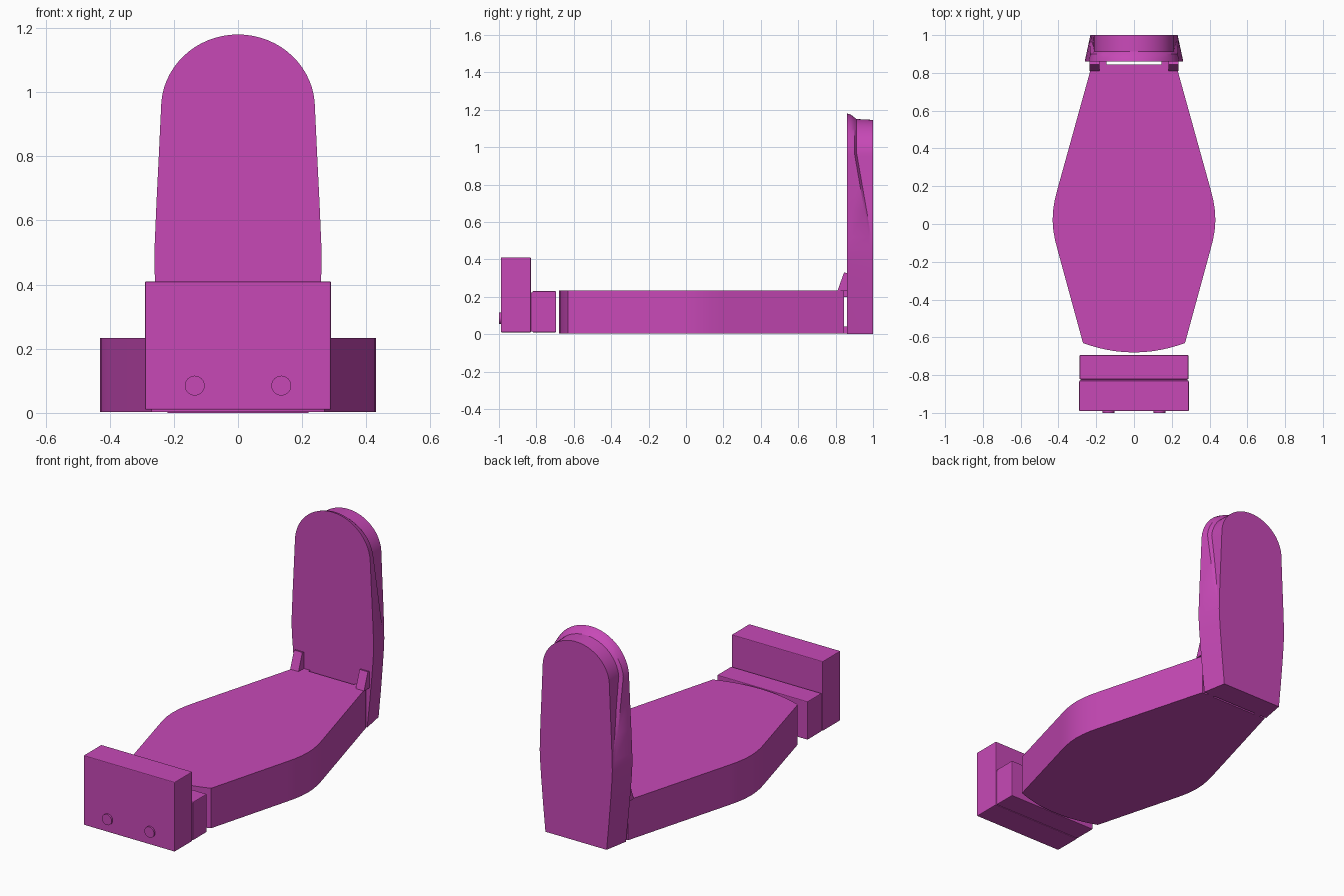
import bpy
import bmesh
import math

cube = bpy.data.objects.get("Cube")
if cube:
    bpy.data.objects.remove(cube, do_unlink=True)

# Single material
magenta = bpy.data.materials.new("magenta")
magenta.use_nodes = True
COLOUR = (0.57, 0.066, 0.47, 1.0)
magenta.diffuse_color = COLOUR
magenta.node_tree.nodes["Principled BSDF"].inputs["Base Color"].default_value = COLOUR


def loft(name, rings, smooth=True, bevel=0.0):
    """Skin a list of equal-length closed rings and cap both ends."""
    bm = bmesh.new()
    loops = [[bm.verts.new(p) for p in ring] for ring in rings]
    n = len(loops[0])
    for a, b in zip(loops, loops[1:]):
        for i in range(n):
            j = (i + 1) % n
            bm.faces.new((a[i], a[j], b[j], b[i]))
    bm.faces.new(loops[0])
    bm.faces.new(loops[-1])
    bmesh.ops.recalc_face_normals(bm, faces=bm.faces)
    mesh = bpy.data.meshes.new(name)
    bm.to_mesh(mesh)
    bm.free()
    mesh.materials.append(magenta)
    obj = bpy.data.objects.new(name, mesh)
    bpy.context.collection.objects.link(obj)
    if bevel:
        mod = obj.modifiers.new("edge", "BEVEL")
        mod.width = bevel
        mod.segments = 2
    if smooth:
        bpy.ops.object.select_all(action="DESELECT")
        obj.select_set(True)
        bpy.context.view_layer.objects.active = obj
        bpy.ops.object.shade_smooth_by_angle(angle=math.radians(25))
    return obj


def box(name, x, y, z, bevel=0.0):
    ring = [(x[0], y[0]), (x[1], y[0]), (x[1], y[1]), (x[0], y[1])]
    return loft(name, [[(px, py, h) for px, py in ring] for h in z],
                smooth=False, bevel=bevel)


def mirrored(half):
    """Close a half outline running up the +x side by mirroring it."""
    return half + [(-x, v) for x, v in reversed(half) if x > 1e-6]


# Seat: long hexagon with rounded flanks and a bowed front edge
bow = [(0.27 * math.sin(t), -0.63 - 0.05 * (1 - math.sin(t) ** 2))
       for t in [i * math.pi / 16 for i in range(9)]]
flank = [(0.405, -0.135), (0.418, -0.085), (0.427, -0.035), (0.431, 0.02),
         (0.428, 0.075), (0.419, 0.13), (0.405, 0.185)]
seat_outline = mirrored(bow + flank + [(0.222, 0.845)])
loft("seat", [[(x, y, h) for x, y in seat_outline] for h in (0.003, 0.233)])

# Backrest: rounded slab, its upper rear stepped in behind a slanting lip
half = [(0.22, 0.0), (0.236, 0.15), (0.25, 0.3), (0.258, 0.4), (0.261, 0.46),
        (0.26, 0.52), (0.254, 0.66), (0.247, 0.8)]
half += [(0.24 * math.cos(t), 0.95 + 0.23 * math.sin(t))
         for t in [i * math.pi / 32 for i in range(16)]] + [(0.0, 1.18)]
back_outline = mirrored(half)


def lip_y(z):
    """Depth of the lip's rear edge at a given height."""
    if z >= 0.97:
        return 0.9
    return min(0.985, 0.9 + (0.97 - z) * 0.08 / 0.46)


def back_ring(depth, crown, inset=0.0):
    ring = []
    for x, z in back_outline:
        y = depth(z)
        amount = inset * max(0.0, min(1.0, (z - 0.48) / 0.4))
        width = 1 - 0.115 * (y - 0.86) / 0.14 - amount
        ring.append((x * width, y, z if z < 0.95 else 0.95 + (z - 0.95) * crown))
    return ring


loft("backrest", [
    back_ring(lambda z: 0.86, 1.0),
    back_ring(lambda z: 0.882, 0.97),
    back_ring(lip_y, 0.91),
    back_ring(lambda z: lip_y(z) + 0.012, 0.87, 0.075),
    back_ring(lambda z: 1.0, 0.85, 0.0),
])

# Hinges and the small links bridging the gap between seat and backrest
hinge_profile = [(0.81, 0.232), (0.845, 0.33), (0.866, 0.325), (0.866, 0.232)]
for side, label in ((1, "left"), (-1, "right")):
    loft(label + "_hinge",
         [[(side * x, y, z) for y, z in hinge_profile] for x in (0.182, 0.235)],
         smooth=False)
    xs = sorted((side * 0.145, side * 0.185))
    box(label + "_lower_link", xs, (0.835, 0.87), (0.003, 0.04))
    box(label + "_upper_link", xs, (0.835, 0.87), (0.198, 0.232))

# Footboard, its step, and the recessed strip joining them
box("footboard", (-0.29, 0.29), (-0.99, -0.829), (0.01, 0.41), bevel=0.004)
box("foot_step", (-0.288, 0.288), (-0.822, -0.694), (0.01, 0.23), bevel=0.004)
box("foot_joint", (-0.284, 0.284), (-0.84, -0.81), (0.014, 0.222))

# Round knobs on the front of the footboard
for side, label in ((1, "left"), (-1, "right")):
    circle = [(side * 0.135 + 0.031 * math.cos(a), 0.085 + 0.031 * math.sin(a))
              for a in [i * math.pi / 12 for i in range(24)]]
    loft(label + "_knob", [[(x, y, z) for x, z in circle] for y in (-1.0, -0.985)])
